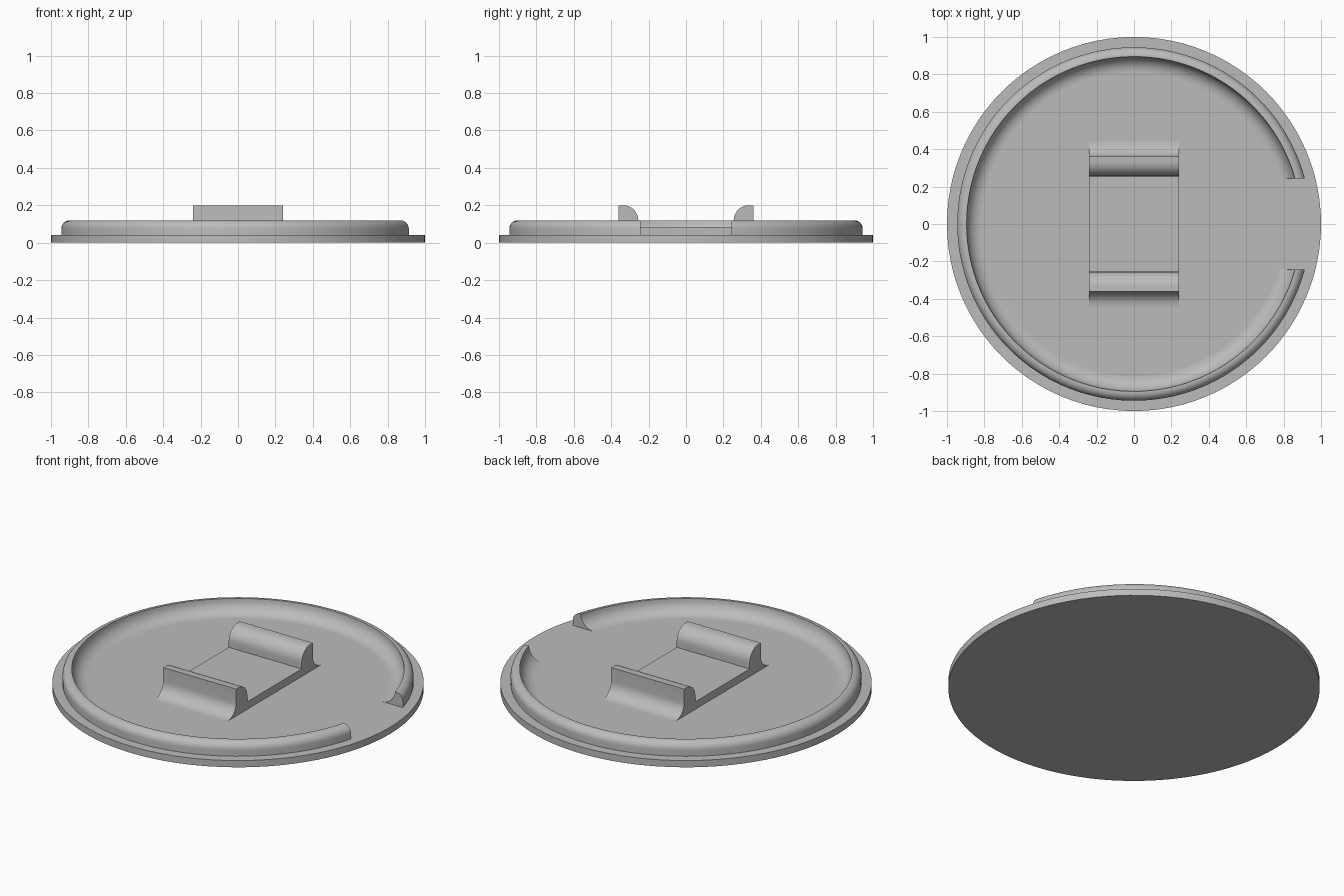
import bpy, bmesh, math
from math import sin, cos, pi, radians

cube = bpy.data.objects.get("Cube")
if cube:
    bpy.data.objects.remove(cube)

grey = bpy.data.materials.new("plain grey")
grey.use_nodes = True
colour = (0.5, 0.5, 0.5, 1)
grey.diffuse_color = colour
grey.node_tree.nodes["Principled BSDF"].inputs["Base Color"].default_value = colour

FLOOR = 0.04    # top of the base disc
SINK = 0.03     # parts reach slightly into the disc
GAP = 0.243     # half width of the opening in the rim


def arc(cx, cz, r, start, end, n=8):
    """Points of a circular arc, angles in degrees."""
    steps = [radians(start + (end - start) * i / n) for i in range(n + 1)]
    return [(cx + r * cos(a), cz + r * sin(a)) for a in steps]


def finish(name, bm):
    bmesh.ops.recalc_face_normals(bm, faces=bm.faces)
    mesh = bpy.data.meshes.new(name)
    bm.to_mesh(mesh)
    bm.free()
    mesh.materials.append(grey)
    obj = bpy.data.objects.new(name, mesh)
    bpy.context.collection.objects.link(obj)
    bpy.ops.object.select_all(action="DESELECT")
    obj.select_set(True)
    bpy.context.view_layer.objects.active = obj
    bpy.ops.object.shade_smooth_by_angle(angle=radians(30))


# Base disc
bm = bmesh.new()
bmesh.ops.create_cone(bm, cap_ends=True, segments=96, radius1=1, radius2=1, depth=FLOOR)
bmesh.ops.translate(bm, verts=bm.verts, vec=(0, 0, FLOOR / 2))
finish("base_disc", bm)

# Raised rim: rounded outside, coved inside, ends cut square across the opening
profile = [(0.945, SINK)] + arc(0.9, 0.075, 0.045, 0, 90)
profile += arc(0.815, 0.12, 0.08, 0, -90) + [(0.815, SINK)]
bm = bmesh.new()
rings = []
SEGMENTS = 96
for i in range(SEGMENTS + 1):
    ring = []
    for r, z in profile:
        first = math.asin(GAP / r)
        a = first + (2 * pi - 2 * first) * i / SEGMENTS
        ring.append(bm.verts.new((r * cos(a), r * sin(a), z)))
    rings.append(ring)
count = len(profile)
for a, b in zip(rings, rings[1:]):
    for j in range(count):
        k = (j + 1) % count
        bm.faces.new((a[j], a[k], b[k], b[j]))
bm.faces.new(rings[0])
bm.faces.new(rings[-1])
finish("rim", bm)

# Clip: raised plate between two hooked walls with coved feet
half = [(0.44, SINK)] + arc(0.44, 0.12, 0.08, 270, 180)
half += [(0.36, 0.2)] + arc(0.335, 0.12, 0.08, 90, 180) + [(0.255, 0.085)]
section = half + [(-y, z) for y, z in reversed(half)]
bm = bmesh.new()
face = bm.faces.new([bm.verts.new((-0.24, y, z)) for y, z in section])
side = bmesh.ops.extrude_face_region(bm, geom=[face])
moved = [v for v in side["geom"] if isinstance(v, bmesh.types.BMVert)]
bmesh.ops.translate(bm, verts=moved, vec=(0.48, 0, 0))
finish("clip", bm)
